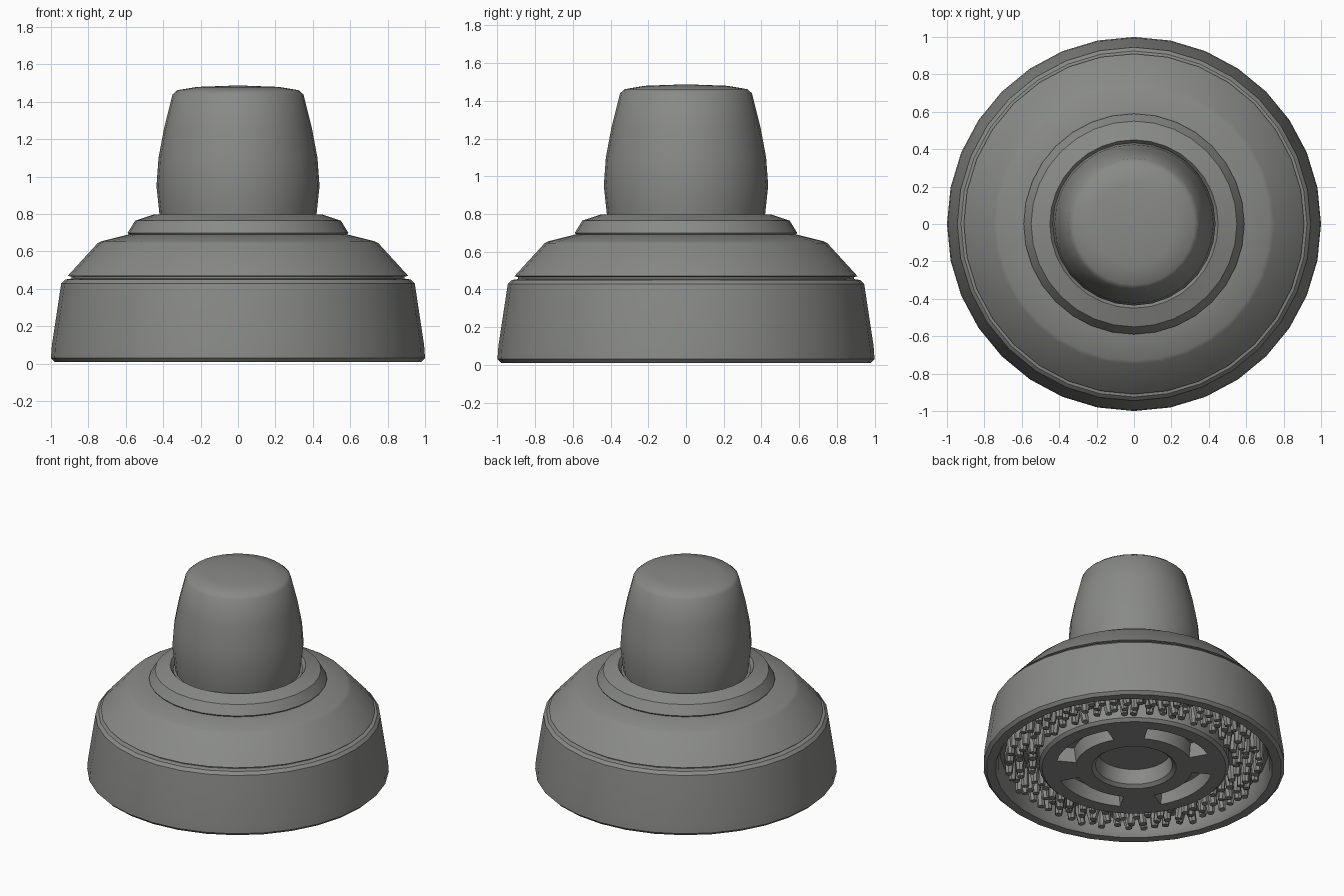
import bpy, bmesh, math, random
from mathutils import Matrix, Vector

if "Cube" in bpy.data.objects:
    bpy.data.objects.remove(bpy.data.objects["Cube"], do_unlink=True)

random.seed(4)
grey = bpy.data.materials.new("warm_grey")
colour = (0.25, 0.256, 0.244, 1)
grey.diffuse_color = colour
grey.use_nodes = True
grey.node_tree.nodes["Principled BSDF"].inputs["Base Color"].default_value = colour


def finish(bm, name, angle=32):
    bmesh.ops.recalc_face_normals(bm, faces=bm.faces)
    mesh = bpy.data.meshes.new(name)
    bm.to_mesh(mesh)
    bm.free()
    mesh.materials.append(grey)
    obj = bpy.data.objects.new(name, mesh)
    bpy.context.collection.objects.link(obj)
    bpy.ops.object.select_all(action="DESELECT")
    obj.select_set(True)
    bpy.context.view_layer.objects.active = obj
    bpy.ops.object.shade_smooth_by_angle(angle=math.radians(angle))
    return obj


def lathe(profile, sides):
    """Spin (radius, height) points around the z axis."""
    bm = bmesh.new()
    verts = [bm.verts.new((r, 0, z)) for r, z in profile]
    edges = [bm.edges.new(pair) for pair in zip(verts, verts[1:])]
    bmesh.ops.spin(bm, geom=verts + edges, cent=(0, 0, 0), axis=(0, 0, 1),
                   angle=math.tau, steps=sides, use_merge=True)
    bmesh.ops.remove_doubles(bm, verts=bm.verts, dist=0.0005)
    return bm


# Wide skirt with a hollow underside, and the sloping shoulder above it
finish(lathe([(0, 0.14), (0.89, 0.14), (0.9, 0.04), (0.92, 0.01), (0.98, 0.01),
              (1, 0.03), (0.995, 0.1), (0.945, 0.43), (0.925, 0.45),
              (0.89, 0.455), (0.89, 0.465), (0.91, 0.47), (0.75, 0.645),
              (0.73, 0.655), (0.59, 0.69), (0, 0.69)], 32), "skirt_and_shoulder")

# Bevelled collar round the foot of the knob
finish(lathe([(0, 0.68), (0.575, 0.68), (0.59, 0.7), (0.55, 0.765),
              (0.45, 0.798), (0.43, 0.77), (0, 0.77)], 32), "collar")

# Tapering knob
finish(lathe([(0, 0.74), (0.41, 0.74), (0.42, 0.8), (0.436, 0.95), (0.425, 1.1),
              (0.395, 1.26), (0.35, 1.44), (0.325, 1.462), (0.22, 1.48),
              (0, 1.488)], 28), "knob", 45)

# Hub underneath: centre cup and four curved slots
bm = lathe([(0.63, 0.15), (0.63, 0.035), (0.61, 0.015), (0.52, 0.015),
            (0.39, 0.015), (0.28, 0.015), (0.255, 0.035), (0.235, 0.2),
            (0.16, 0.27), (0, 0.29)], 48)


def in_slot(face):
    c = face.calc_center_median()
    turn = math.degrees(math.atan2(c.y, c.x)) % 90
    return 0.4 < c.xy.length < 0.51 and c.z < 0.02 and min(turn, 90 - turn) < 30


slots = [f for f in bm.faces if in_slot(f)]
bmesh.ops.inset_region(bm, faces=slots, thickness=0.015, use_even_offset=True)
for v in {v for f in slots for v in f.verts}:
    v.co.z += 0.1
finish(bm, "slotted_hub")

# Rings of short bristle tufts between the hub and the rim
bm = bmesh.new()
for radius, count in ((0.685, 50), (0.755, 56), (0.825, 62)):
    for i in range(count):
        a = math.tau * (i + random.uniform(-0.2, 0.2)) / count
        r = radius + random.uniform(-0.012, 0.012)
        low = random.uniform(0.015, 0.05)
        place = (Matrix.Translation((r * math.cos(a), r * math.sin(a), (low + 0.15) / 2))
                 @ Matrix.Rotation(a, 4, "Z")
                 @ Matrix.Rotation(random.uniform(-0.2, 0.2), 4, "X"))
        bmesh.ops.create_cone(bm, cap_ends=True, segments=7, radius1=0.024,
                              radius2=0.034, depth=0.15 - low, matrix=place)
finish(bm, "bristle_tufts", 50)
